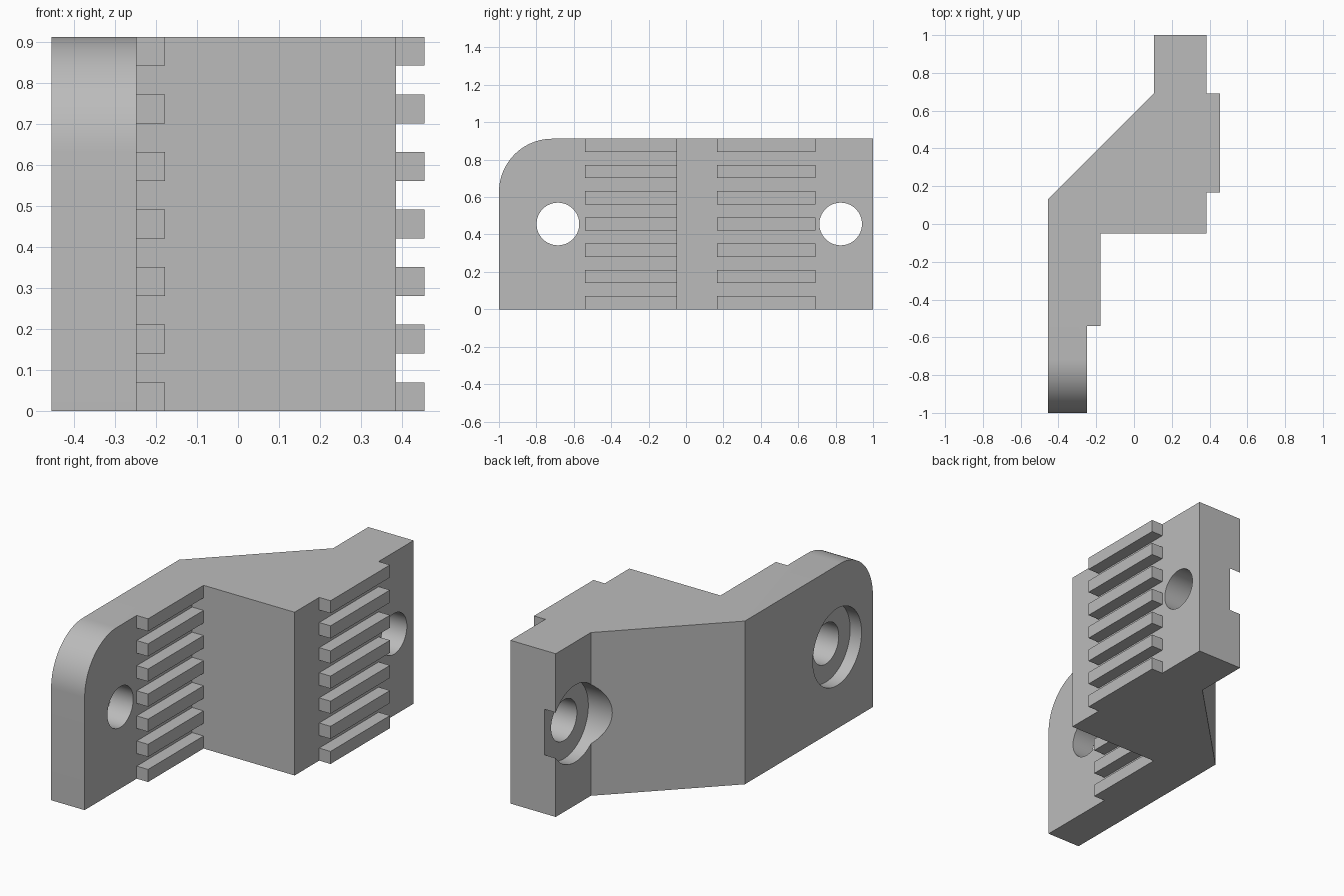
import bpy, bmesh, math
from mathutils import Matrix, Vector

HEIGHT = 0.912
MID = HEIGHT / 2
RIBS = 7
RIB = HEIGHT / (2 * RIBS - 1)   # rib height, gap and projection are equal
SINK = 0.02                     # overlap into the body for a clean union

if "Cube" in bpy.data.objects:
    bpy.data.objects.remove(bpy.data.objects["Cube"], do_unlink=True)

grey = bpy.data.materials.new("plain grey")
grey.use_nodes = True
grey.diffuse_color = (0.5, 0.5, 0.5, 1)
grey.node_tree.nodes["Principled BSDF"].inputs["Base Color"].default_value = grey.diffuse_color


def make_object(name, bm):
    bmesh.ops.recalc_face_normals(bm, faces=bm.faces)
    mesh = bpy.data.meshes.new(name)
    bm.to_mesh(mesh)
    bm.free()
    mesh.materials.append(grey)
    obj = bpy.data.objects.new(name, mesh)
    bpy.context.collection.objects.link(obj)
    return obj


def rib_bank(name, x, y0, y1):
    """Stack of evenly spaced ribs standing on the wall at x."""
    bm = bmesh.new()
    for i in range(RIBS):
        centre = Vector((x + (RIB - SINK) / 2, (y0 + y1) / 2, (2 * i + 0.5) * RIB))
        size = Vector((RIB + SINK, y1 - y0, RIB))
        bmesh.ops.create_cube(bm, size=1, matrix=Matrix.LocRotScale(centre, None, size))
    return make_object(name, bm)


def bore(name, x0, x1, y, radius):
    """Horizontal cylinder running along x."""
    bm = bmesh.new()
    place = Matrix.Translation(((x0 + x1) / 2, y, MID)) @ Matrix.Rotation(math.pi / 2, 4, 'Y')
    bmesh.ops.create_cone(bm, cap_ends=True, segments=64, radius1=radius,
                          radius2=radius, depth=x1 - x0, matrix=place)
    return make_object(name, bm)


def combine(target, tool, operation):
    tool.hide_render = True
    mod = target.modifiers.new(tool.name, 'BOOLEAN')
    mod.operation, mod.solver, mod.object = operation, 'EXACT', tool
    bpy.ops.object.modifier_apply(modifier=mod.name)
    bpy.data.objects.remove(tool, do_unlink=True)


# Stepped bracket body extruded from its plan outline
outline = [(-0.455, -1), (-0.248, -1), (-0.248, -0.05), (0.385, -0.05),
           (0.385, 1), (0.105, 1), (0.105, 0.69), (-0.455, 0.13)]
bm = bmesh.new()
base = bm.faces.new([bm.verts.new((x, y, 0)) for x, y in outline])
raised = bmesh.ops.extrude_face_region(bm, geom=[base])["geom"]
bmesh.ops.translate(bm, vec=(0, 0, HEIGHT),
                    verts=[v for v in raised if isinstance(v, bmesh.types.BMVert)])

# Rounded upper corner at the front end
corner = [e for e in bm.edges if all(v.co.y < -0.99 and v.co.z > MID for v in e.verts)]
bmesh.ops.bevel(bm, geom=corner, offset=0.285, segments=20, profile=0.5, affect='EDGES')
body = make_object("bracket_body", bm)
bpy.context.view_layer.objects.active = body
body.select_set(True)

# Gripping ribs on both stepped walls
combine(body, rib_bank("front_ribs", -0.248, -0.54, -0.05 + SINK), 'UNION')
combine(body, rib_bank("back_ribs", 0.385, 0.167, 0.692), 'UNION')

# Bolt holes with counterbores opening on the right-hand side
for end, wall, y in (("front", -0.455, -0.685), ("back", 0.105, 0.827)):
    combine(body, bore(end + "_hole", -0.8, 0.8, y, 0.114), 'DIFFERENCE')
    combine(body, bore(end + "_counterbore", -0.8, wall + RIB, y, 0.215), 'DIFFERENCE')

bpy.ops.object.shade_smooth_by_angle(angle=math.radians(30))
